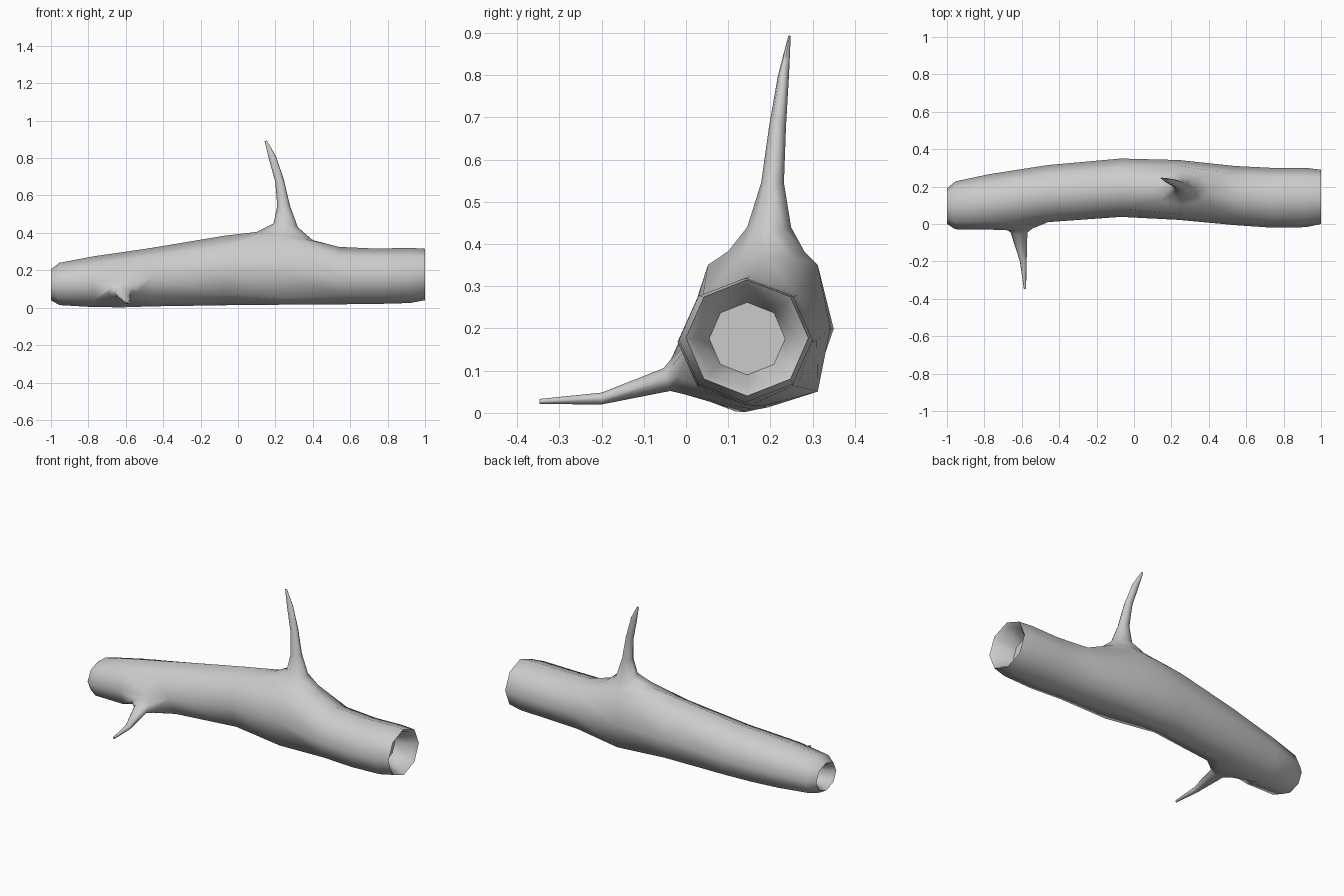
import bpy, bmesh
from math import cos, sin, pi
from mathutils import Vector

N = 8
bm = bmesh.new()

# Log outline: x, y min, y max, z min, z max, fullness of the diagonal corners
sections = [
    (-0.90, 0.05, 0.15, 0.07, 0.18, 1),
    (-0.98, 0.015, 0.175, 0.055, 0.19, 1),
    (-1.00, 0.00, 0.19, 0.04, 0.205, 1),
    (-0.955, -0.028, 0.228, 0.014, 0.24, 1),
    (-0.77, -0.03, 0.267, 0.003, 0.275, 1),
    (-0.61, -0.012, 0.292, 0.002, 0.298, 1),
    (-0.46, 0.01, 0.315, 0.007, 0.32, 1),
    (-0.07, 0.038, 0.35, 0.013, 0.385, 1),
    (0.24, 0.022, 0.342, 0.016, 0.385, 1.15),
    (0.54, -0.006, 0.31, 0.018, 0.325, 1),
    (0.74, -0.02, 0.30, 0.02, 0.316, 1),
    (0.92, -0.017, 0.30, 0.025, 0.32, 1),
    (1.00, 0.00, 0.29, 0.04, 0.315, 1),
    (0.98, 0.02, 0.27, 0.055, 0.295, 1),
    (0.88, 0.055, 0.235, 0.09, 0.262, 1),
]


def skin(a, b):
    for k in range(N):
        bm.faces.new((a[k], a[(k + 1) % N], b[(k + 1) % N], b[k]))


def section_ring(x, y0, y1, z0, z1, full):
    ring = []
    for k in range(N):
        t = k * 2 * pi / N
        f = full if k % 2 else 1
        ring.append(bm.verts.new((x, (y0 + y1) / 2 + f * (y1 - y0) / 2 * cos(t),
                                  (z0 + z1) / 2 + f * (z1 - z0) / 2 * sin(t))))
    return ring


def grow_branch(i, j, steps):
    """Open the log around vertex (i, j) and grow rings from that hole."""
    around = [(1, 0), (1, 1), (0, 1), (-1, 1), (-1, 0), (-1, -1), (0, -1), (1, -1)]
    prev = [log[i + a][(j + b) % N] for a, b in around]
    bmesh.ops.delete(bm, geom=[log[i][j]], context='VERTS')
    for centre, u, v in steps:
        c, u, v = Vector(centre), Vector(u), Vector(v)
        ring = [bm.verts.new(c + u * cos(k * pi / 4) + v * sin(k * pi / 4)) for k in range(N)]
        skin(prev, ring)
        prev = ring
    bm.faces.new(prev)


# Log with hollow ends
log = [section_ring(*s) for s in sections]
for a, b in zip(log, log[1:]):
    skin(a, b)
bm.faces.new(log[0])
bm.faces.new(log[-1])

# Tall upper twig
grow_branch(8, 2, [
    ((0.25, 0.19, 0.383), (0.15, 0, -0.022), (0, -0.09, 0)),
    ((0.255, 0.197, 0.44), (0.065, 0, -0.01), (0, -0.052, 0)),
    ((0.244, 0.205, 0.545), (0.034, 0, 0), (0, -0.027, 0)),
    ((0.222, 0.217, 0.68), (0.023, 0, 0.006), (0, -0.02, 0)),
    ((0.185, 0.231, 0.80), (0.019, 0, 0.008), (0, -0.013, 0)),
    ((0.148, 0.245, 0.892), (0.006, 0, 0.002), (0, -0.003, 0)),
])

# Short front twig
grow_branch(5, 5, [
    ((-0.615, -0.018, 0.085), (0.08, 0, 0), (0, 0.018, -0.042)),
    ((-0.615, -0.045, 0.079), (0.045, 0, 0), (0, 0.008, -0.027)),
    ((-0.592, -0.20, 0.034), (0.018, 0, 0), (0, 0, -0.014)),
    ((-0.583, -0.347, 0.027), (0.006, 0, 0), (0, 0, -0.006)),
])

bmesh.ops.recalc_face_normals(bm, faces=bm.faces)
mesh = bpy.data.meshes.new("hollow_log")
bm.to_mesh(mesh)
bm.free()
obj = bpy.data.objects.new("hollow_log", mesh)
bpy.context.collection.objects.link(obj)
bpy.context.view_layer.objects.active = obj
obj.select_set(True)
bpy.ops.object.shade_smooth_by_angle(angle=1.15)
